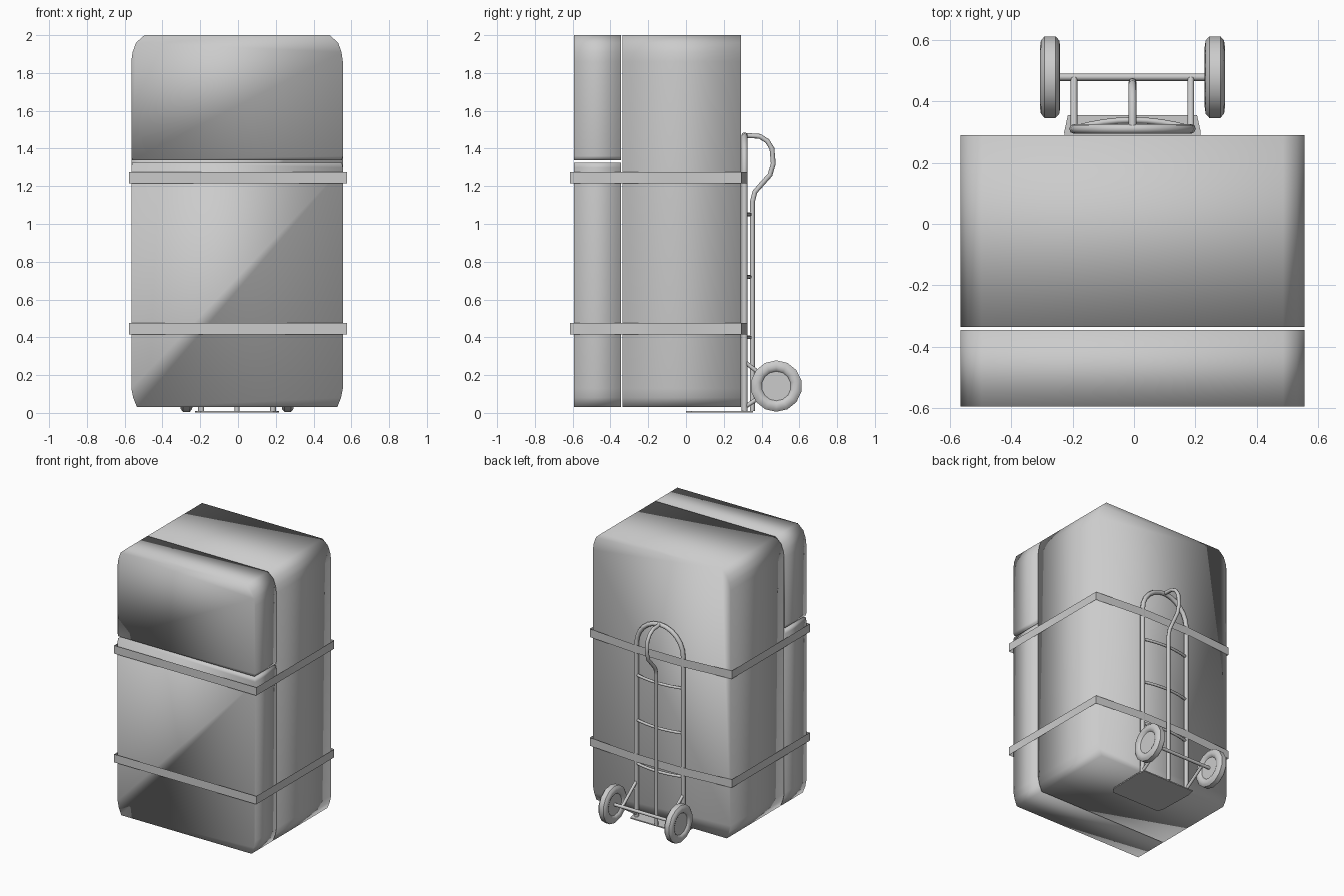
import bpy, bmesh, math
from mathutils import Matrix, Vector

cube = bpy.data.objects.get("Cube")
if cube:
    bpy.data.objects.remove(cube)

grey = bpy.data.materials.new("light grey")
grey.use_nodes = True
COLOUR = (0.6, 0.6, 0.6, 1)
grey.diffuse_color = COLOUR
grey.node_tree.nodes["Principled BSDF"].inputs["Base Color"].default_value = COLOUR
CX = -0.005  # centre line of fridge and truck


def add(name, bm, angle=None):
    """Turn a bmesh into an object, smooth throughout or up to an angle."""
    bmesh.ops.recalc_face_normals(bm, faces=bm.faces)
    mesh = bpy.data.meshes.new(name)
    bm.to_mesh(mesh)
    bm.free()
    mesh.materials.append(grey)
    obj = bpy.data.objects.new(name, mesh)
    bpy.context.collection.objects.link(obj)
    for p in mesh.polygons:
        p.use_smooth = angle != 0
    if angle:
        bpy.ops.object.select_all(action='DESELECT')
        obj.select_set(True)
        bpy.context.view_layer.objects.active = obj
        bpy.ops.object.shade_smooth_by_angle(angle=math.radians(angle))
    return obj


def prism(name, points, direction, angle=None):
    bm = bmesh.new()
    face = bm.faces.new([bm.verts.new(p) for p in points])
    new = bmesh.ops.extrude_face_region(bm, geom=[face])["geom"]
    bmesh.ops.translate(bm, vec=direction,
                        verts=[v for v in new if isinstance(v, bmesh.types.BMVert)])
    return add(name, bm, angle)


def tube(name, points, radius):
    curve = bpy.data.curves.new(name, 'CURVE')
    curve.dimensions = '3D'
    curve.bevel_depth = radius
    curve.bevel_resolution = 2
    curve.use_fill_caps = True
    spline = curve.splines.new('POLY')
    spline.points.add(len(points) - 1)
    for sp, p in zip(spline.points, points):
        sp.co = (*p, 1)
    temp = bpy.data.objects.new(name + "_path", curve)
    bpy.context.collection.objects.link(temp)
    graph = bpy.context.evaluated_depsgraph_get()
    mesh = bpy.data.meshes.new_from_object(temp.evaluated_get(graph))
    bm = bmesh.new()
    bm.from_mesh(mesh)
    bpy.data.objects.remove(temp)
    return add(name, bm, 50)


# Fridge panels: front outline with optional rounded ends, pushed backwards
TOP = [(0.56, 1.86), (0.553, 1.91), (0.535, 1.96), (0.49, 2.0)]
BOTTOM = [(0.53, 0.03), (0.55, 0.08), (0.56, 0.13)]


def panel(name, low, high, front, back):
    half = low + high
    outline = half + [(-x, z) for x, z in reversed(half)]
    prism(name, [(CX + x, front, z) for x, z in outline], (0, back - front, 0))


panel("fridge_body", BOTTOM, TOP, -0.335, 0.29)
panel("lower_door", BOTTOM, [(0.56, 1.30), (0.555, 1.325)], -0.593, -0.345)
panel("upper_door", [(0.555, 1.34), (0.56, 1.36)], TOP, -0.593, -0.345)

# Straps: thin ribbons around the fridge and the truck posts
for label, z in (("lower", 0.415), ("upper", 1.215)):
    half = [(0.578, -0.613), (0.578, 0.293), (0.2, 0.325)]
    path = half + [(-x, y) for x, y in reversed(half)]
    bm = bmesh.new()
    low = [bm.verts.new((x, y, z)) for x, y in path]
    high = [bm.verts.new((x, y, z + 0.06)) for x, y in path]
    for i in range(len(path)):
        j = (i + 1) % len(path)
        bm.faces.new((low[i], low[j], high[j], high[i]))
    add(label + "_strap", bm, 30)

# Truck frame: two posts joined by an arch
Y, W, ARCH = 0.31, 0.19, 1.28
frame = [(CX + W, Y, 0.01)]
for i in range(13):
    a = math.pi * i / 12
    frame.append((CX + W * math.cos(a), Y, ARCH + W * math.sin(a)))
frame.append((CX - W, Y, 0.01))
tube("truck_frame", frame, 0.016)

# Centre bar, bent out at the top into a handle
bar = [(Y, 1.47), (0.39, 1.465), (0.43, 1.44), (0.455, 1.40), (0.462, 1.32),
       (0.445, 1.26), (0.40, 1.21), (0.365, 1.17), (0.352, 1.12), (0.352, 0.01)]
tube("centre_handle", [(CX, y, z) for y, z in bar], 0.013)

# Bowed rungs
for n, z in enumerate((0.4, 0.72, 1.05)):
    rung = [(CX + W * t / 4, Y + 0.028 * (1 - (t / 4) ** 2), z) for t in range(-4, 5)]
    tube(f"rung_{n + 1}", rung, 0.01)

# Toe plate under the fridge
plate = [(0.19, 0.0), (0.215, 0.03), (0.222, 0.3), (0.21, 0.355)]
plate += [(-x, y) for x, y in reversed(plate)]
prism("toe_plate", [(CX + x, y, 0.002) for x, y in plate], (0, 0, 0.008), 0)

# Axle, braces and wheels
AY, AZ = 0.478, 0.142
tube("axle", [(CX - 0.27, AY, AZ), (CX + 0.27, AY, AZ)], 0.012)
for side, s in (("left", 1), ("right", -1)):
    x = CX + s * W
    for part, z in (("upper", 0.27), ("lower", 0.03)):
        tube(f"{side}_{part}_brace", [(x, Y, z), (x, AY, AZ)], 0.011)

    # Wheel lathed from a tyre profile with a recessed hub
    half = [(0.018, 0.0), (0.018, 0.078), (0.026, 0.084), (0.033, 0.1),
            (0.03, 0.122), (0.018, 0.136)]
    profile = half + [(-u, r) for u, r in reversed(half)]
    bm = bmesh.new()
    verts = [bm.verts.new((CX + s * 0.268 + u, AY, AZ + r)) for u, r in profile]
    edges = [bm.edges.new(pair) for pair in zip(verts, verts[1:])]
    bmesh.ops.spin(bm, geom=verts + edges, cent=(CX, AY, AZ), axis=(1, 0, 0),
                   angle=2 * math.pi, steps=14)
    bmesh.ops.remove_doubles(bm, verts=bm.verts, dist=0.0005)
    add(f"{side}_wheel", bm, 45)
